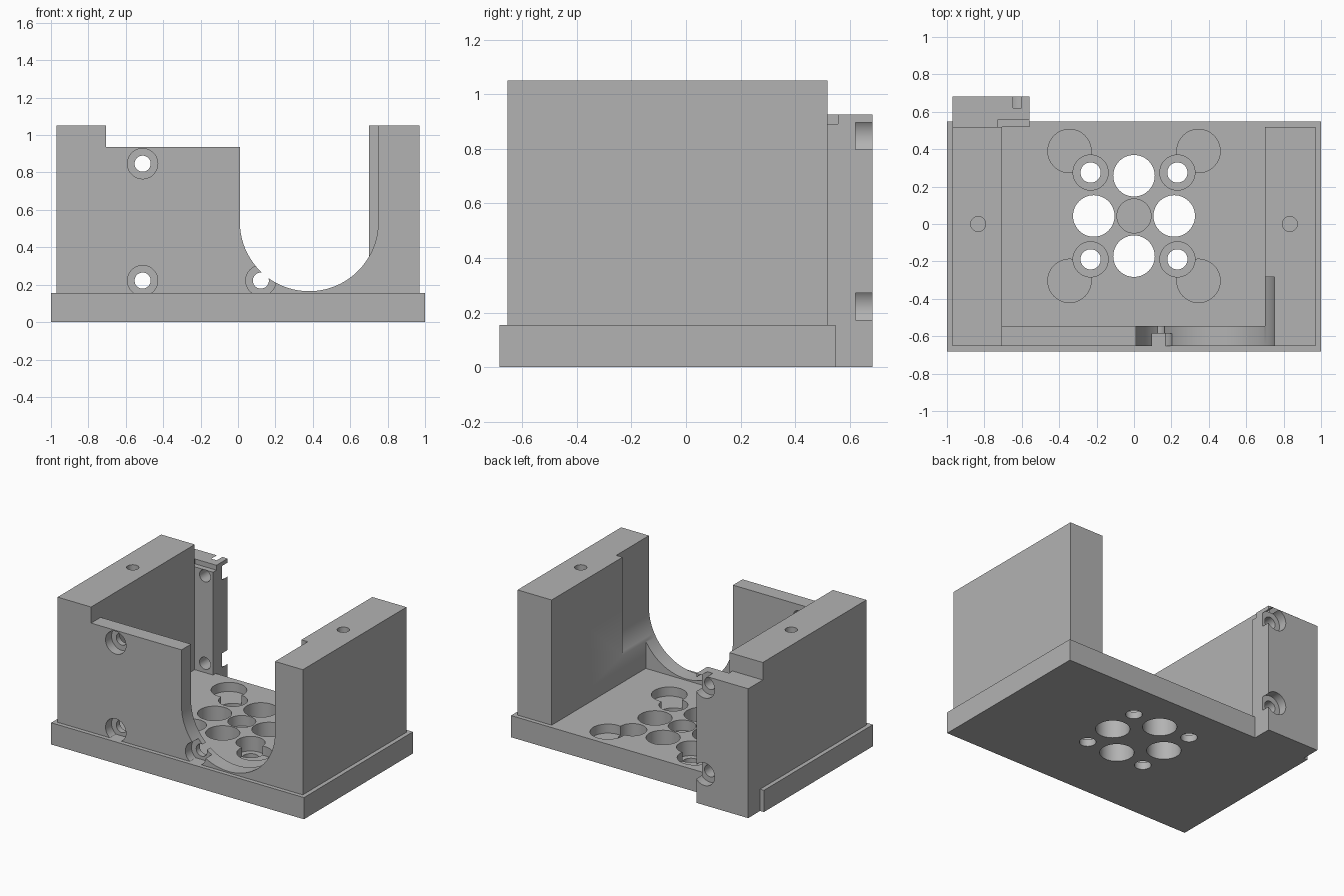
import bpy, bmesh, math
from mathutils import Matrix

if "Cube" in bpy.data.objects:
    bpy.data.objects.remove(bpy.data.objects["Cube"])

grey = bpy.data.materials.new("plain_grey")
grey.diffuse_color = (0.45, 0.45, 0.45, 1)
grey.use_nodes = True
grey.node_tree.nodes["Principled BSDF"].inputs["Base Color"].default_value = grey.diffuse_color


def make(name, bm):
    bmesh.ops.recalc_face_normals(bm, faces=bm.faces)
    me = bpy.data.meshes.new(name)
    bm.to_mesh(me)
    bm.free()
    me.materials.append(grey)
    ob = bpy.data.objects.new(name, me)
    bpy.context.collection.objects.link(ob)
    return ob


def prism(name, pts, a, b, axis='Z'):
    """Extrude a flat outline from a to b along Z (xy outline) or Y (xz outline)."""
    bm = bmesh.new()
    at = (lambda p, t: (p[0], p[1], t)) if axis == 'Z' else (lambda p, t: (p[0], t, p[1]))
    face = bm.faces.new([bm.verts.new(at(p, a)) for p in pts])
    geo = bmesh.ops.extrude_face_region(bm, geom=[face])['geom']
    d = (0, 0, b - a) if axis == 'Z' else (0, b - a, 0)
    bmesh.ops.translate(bm, vec=d, verts=[v for v in geo if isinstance(v, bmesh.types.BMVert)])
    return make(name, bm)


def box(name, x0, x1, y0, y1, z0, z1):
    return prism(name, [(x0, y0), (x1, y0), (x1, y1), (x0, y1)], z0, z1)


def circle(cx, cy, r, n=48):
    return [(cx + r * math.cos(2 * math.pi * i / n), cy + r * math.sin(2 * math.pi * i / n))
            for i in range(n)]


def combine(ob, other, op='DIFFERENCE'):
    """Apply a boolean and discard the second object."""
    m = ob.modifiers.new("bool", 'BOOLEAN')
    m.operation, m.solver, m.object = op, 'EXACT', other
    dg = bpy.context.evaluated_depsgraph_get()
    me = bpy.data.meshes.new_from_object(ob.evaluated_get(dg))
    ob.modifiers.clear()
    ob.data = me
    bpy.data.objects.remove(other)


def hole(ob, u, v, r, a, b, axis='Z'):
    combine(ob, prism("hole_cutter", circle(u, v, r), a, b, axis))


# Base plate with its pattern of bores
base = box("base_plate", -1, 1, -0.683, 0.548, 0, 0.155)
CY = 0.043
for dx, dy in ((0, 0.215), (0, -0.215), (0.215, 0), (-0.215, 0)):
    hole(base, dx, CY + dy, 0.111, -0.1, 0.3)
hole(base, 0, CY, 0.091, 0.08, 0.3)
for sx in (-1, 1):
    for sy in (-1, 1):
        hole(base, sx * 0.345, CY + sy * 0.347, 0.116, 0.09, 0.3)
        hole(base, sx * 0.232, CY + sy * 0.232, 0.094, 0.05, 0.3)
        hole(base, sx * 0.232, CY + sy * 0.232, 0.054, -0.1, 0.3)

# Two side walls and the front panel from one C-shaped outline
walls = prism("walls", [(-0.97, -0.653), (0.97, -0.653), (0.97, 0.518), (0.70, 0.518),
                        (0.70, -0.545), (-0.705, -0.545), (-0.705, 0.518), (-0.97, 0.518)],
              0.1, 1.05)
combine(walls, box("panel_top_cutter", -0.705, 0.5, -0.8, -0.5, 0.935, 1.3))

# Round-bottomed opening, running a little way into the right wall
R, CX, CZ = 0.37, 0.38, 0.535
arch = [(CX + R * math.cos(math.pi + math.pi * i / 40),
         CZ + R * math.sin(math.pi + math.pi * i / 40)) for i in range(41)]
combine(walls, prism("opening_cutter", arch + [(CX + R, 1.3), (CX - R, 1.3)],
                     -0.8, -0.283, 'Y'))

# Counterbored screw holes in the front panel
for x, z in ((-0.51, 0.847), (-0.51, 0.222), (0.122, 0.222)):
    hole(walls, x, z, 0.081, -0.8, -0.585, 'Y')
    hole(walls, x, z, 0.043, -0.8, -0.5, 'Y')

# Blind holes on top of the side walls
for x in (-0.833, 0.833):
    hole(walls, x, 0, 0.04, 0.8, 1.3)

# Rear post with a top rabbet and edge-breaking counterbores
post = box("rear_post", -0.97, -0.56, 0.518, 0.683, 0, 0.925)
combine(post, box("rabbet_cutter", -0.73, -0.4, 0.4, 0.557, 0.89, 1.2))
for z in (0.847, 0.222):
    hole(post, -0.624, z, 0.081, 0.62, 0.8, 'Y')
    hole(post, -0.624, z, 0.043, 0.4, 0.8, 'Y')

# Fuse into one solid housing
combine(base, walls, 'UNION')
combine(base, post, 'UNION')
base.name = "bracket_housing"
bpy.context.view_layer.objects.active = base
base.select_set(True)
bpy.ops.object.shade_smooth_by_angle(angle=math.radians(30))
